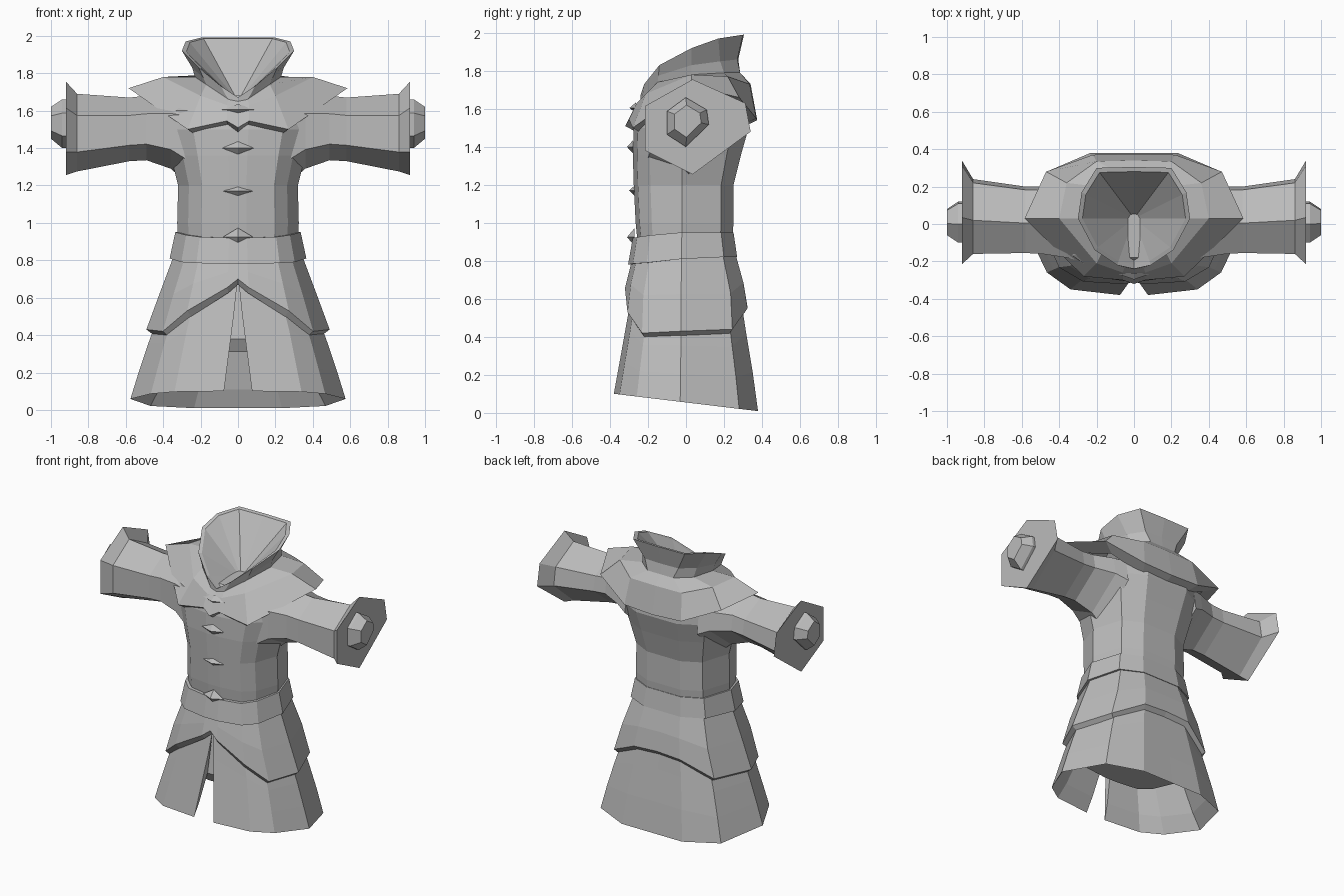
import bpy, bmesh

cube = bpy.data.objects.get("Cube")
if cube:
    bpy.data.objects.remove(cube)

cloth = bpy.data.materials.new("grey cloth")
cloth.use_nodes = True
grey = (0.5, 0.5, 0.5, 1)
cloth.diffuse_color = grey
cloth.node_tree.nodes["Principled BSDF"].inputs["Base Color"].default_value = grey


def loft(name, rings, closed=True, cap_start=False, cap_end=False):
    """Skin a stack of equal point rings; an open loft gets walls at its two sides."""
    bm = bmesh.new()
    rows = [[bm.verts.new(p) for p in ring] for ring in rings]
    count = len(rows[0])
    for a, b in zip(rows, rows[1:]):
        for i in range(count if closed else count - 1):
            j = (i + 1) % count
            bm.faces.new((a[i], a[j], b[j], b[i]))
    if not closed:
        for end in (0, -1):
            bm.faces.new([row[end] for row in rows])
    if cap_start:
        bm.faces.new(rows[0])
    if cap_end:
        bm.faces.new(rows[-1])
    bmesh.ops.remove_doubles(bm, verts=bm.verts, dist=0.0005)
    bmesh.ops.recalc_face_normals(bm, faces=bm.faces)
    mesh = bpy.data.meshes.new(name)
    bm.to_mesh(mesh)
    bm.free()
    mesh.materials.append(cloth)
    bpy.context.collection.objects.link(bpy.data.objects.new(name, mesh))


def full(half):
    """Mirror a half ring, running front to back, into a whole one."""
    return half + [(-x, y, z) for x, y, z in reversed(half) if x > 0.0001]


def shrink(half, factor, drop=0):
    return [(x * factor, y * factor, z - drop) for x, y, z in half]


def size_at(table, z):
    """Half width, front depth and back depth of a garment at height z."""
    rows = sorted(table)
    z = min(max(z, rows[0][0]), rows[-1][0])
    for low, high in zip(rows, rows[1:]):
        if z <= high[0]:
            t = (z - low[0]) / (high[0] - low[0])
            return [a + (b - a) * t for a, b in zip(low[1:], high[1:])]


# Half outline shared by all body parts, front centre to back centre
OUTLINE = [(0, -1), (.14, -1), (.6, -.92), (.82, -.68), (1, -.08), (.8, .74), (.4, 1), (0, 1)]


def body_ring(table, heights):
    if not isinstance(heights, list):
        heights = [heights] * len(OUTLINE)
    ring = []
    for (u, v), z in zip(OUTLINE, heights):
        width, front, back = size_at(table, z)
        ring.append((u * width, v * (front if v < 0 else back), z))
    return ring


# Torso
torso = [(.85, .32, .25, .24), (1.0, .325, .265, .25), (1.2, .32, .275, .25),
         (1.36, .36, .28, .29), (1.5, .4, .275, .33), (1.6, .4, .25, .32), (1.68, .3, .18, .24)]
loft("torso", [full(body_ring(torso, row[0])) for row in torso], cap_start=True, cap_end=True)

# Belt, dipping slightly at the front
belt = [(.78, .372, .305, .275), (.95, .335, .275, .25)]
belt_top = body_ring(belt, [.92, .92, .925, .935, .95, .95, .95, .95])
belt_low = body_ring(belt, [.78, .78, .785, .79, .81, .82, .82, .82])
loft("belt", [full(r) for r in (shrink(belt_top, .9), belt_top, belt_low, shrink(belt_low, .88))],
     cap_start=True, cap_end=True)

# Upper skirt with a pointed front opening
upper = [(.82, .345, .28, .265), (.62, .42, .33, .32), (.43, .49, .34, .33)]
upper_hem = [.7, .655, .53, .42, .43, .44, .55, .56]
hem_ring = body_ring(upper, upper_hem)
middle = body_ring(upper, [(h + .82) / 2 for h in upper_hem])
loft("upper_skirt", [full(r) for r in (body_ring(upper, .82), middle, hem_ring,
                                       shrink(hem_ring, .92, .03))])

# Lower skirt, slit at the front and longer at the back, with an inner wall
lower = [(0, .59, .385, .38), (.1, .565, .38, .37), (.43, .455, .32, .315), (.72, .33, .27, .27)]
lower_hem = [.055 - .12 * v * .38 for u, v in OUTLINE]
halves = []
for t in (0, .3, .65, 1):
    heights = [min(h + .05, .69) * (1 - t) + low * t for h, low in zip(upper_hem, lower_hem)]
    halves.append(body_ring(lower, heights))
halves.append(shrink(halves[-1], .89, -.1))
halves.append(shrink(body_ring(lower, .38), .86))
for half in halves:
    del half[0]
    x, y, z = half[0]
    half[0] = (max(.003, .075 * (.68 - z) / .58), y, z)
loft("lower_skirt", [full(half) for half in halves], closed=False)

# Lining closing the inside of the skirt
loft("skirt_lining", [full(shrink(body_ring(lower, z), f)) for z, f in
                      ((.7, .85), (.38, .85), (.31, .7))], cap_end=True)

# Shoulder cape: neck, shoulder and edge lines
neck = [(0, -.24, 1.65), (.05, -.23, 1.66), (.17, -.15, 1.74), (.23, .03, 1.78),
        (.2, .2, 1.79), (.1, .285, 1.79), (0, .285, 1.79)]
shoulder = [(0, -.26, 1.62), (.06, -.26, 1.63), (.2, -.21, 1.68), (.4, .03, 1.78),
            (.36, .22, 1.77), (.2, .335, 1.73), (0, .34, 1.73)]
edge = [(0, -.32, 1.51), (.06, -.3, 1.545), (.27, -.28, 1.5), (.585, .03, 1.72),
        (.47, .28, 1.66), (.22, .37, 1.55), (0, .375, 1.54)]
loft("shoulder_cape", [full(r) for r in (neck, shoulder, edge, shrink(edge, .8, .035))])

# Flared collar with a funnel inside, closing to a single point
rim = [(0, -.24, 1.67), (.09, -.22, 1.73), (.21, -.14, 1.83), (.3, .03, 1.92),
       (.28, .17, 1.97), (.2, .3, 1.99), (0, .305, 1.99)]
waist = [(0, -.24, 1.66), (.07, -.225, 1.69), (.185, -.145, 1.775), (.245, .03, 1.83),
         (.21, .18, 1.85), (.13, .27, 1.86), (0, .275, 1.86)]
inner = [(x * .92, .03 + (y - .03) * .91, z - .005) for x, y, z in rim]
collar_rings = [full(r) for r in (neck, waist, rim, inner)]
collar_rings.append([(0, .03, 1.65)] * len(collar_rings[0]))
loft("collar", collar_rings)

# Sleeves and hand stubs: hexagonal sections along x
HEXAGON = [(0, .72), (.45, 1), (.95, .75), (1, .45), (.45, 0), (0, .25)]


def limb(name, side, sections):
    rings = [[(side * x, y0 + u * (y1 - y0), z0 + v * (z1 - z0)) for u, v in HEXAGON]
             for x, y0, y1, z0, z1 in sections]
    loft(name, rings, cap_start=True, cap_end=True)


for side, label in ((1, "left"), (-1, "right")):
    limb(label + "_sleeve", side, [
        (.28, -.2, .28, 1.22, 1.71), (.36, -.18, .25, 1.29, 1.7), (.49, -.16, .2, 1.335, 1.68),
        (.58, -.155, .2, 1.33, 1.67), (.86, -.16, .24, 1.275, 1.69),
        (.92, -.215, .34, 1.255, 1.755)])
    limb(label + "_hand_stub", side, [
        (.9, -.1, .12, 1.4, 1.66), (.94, -.1, .12, 1.4, 1.66), (1, -.06, .08, 1.45, 1.62)])


# Diamond studs down the front
def stud(name, y, z, width, height, depth):
    diamond = [(-width, y, z), (0, y, z - height), (width, y, z), (0, y, z + height)]
    loft(name, [diamond, [(0, y - depth, z)] * 4], cap_start=True)


stud("collar_stud", -.262, 1.605, .1, .03, .035)
stud("chest_stud", -.278, 1.4, .085, .035, .033)
stud("waist_stud", -.272, 1.17, .08, .025, .028)
stud("buckle", -.27, .925, .08, .048, .04)
